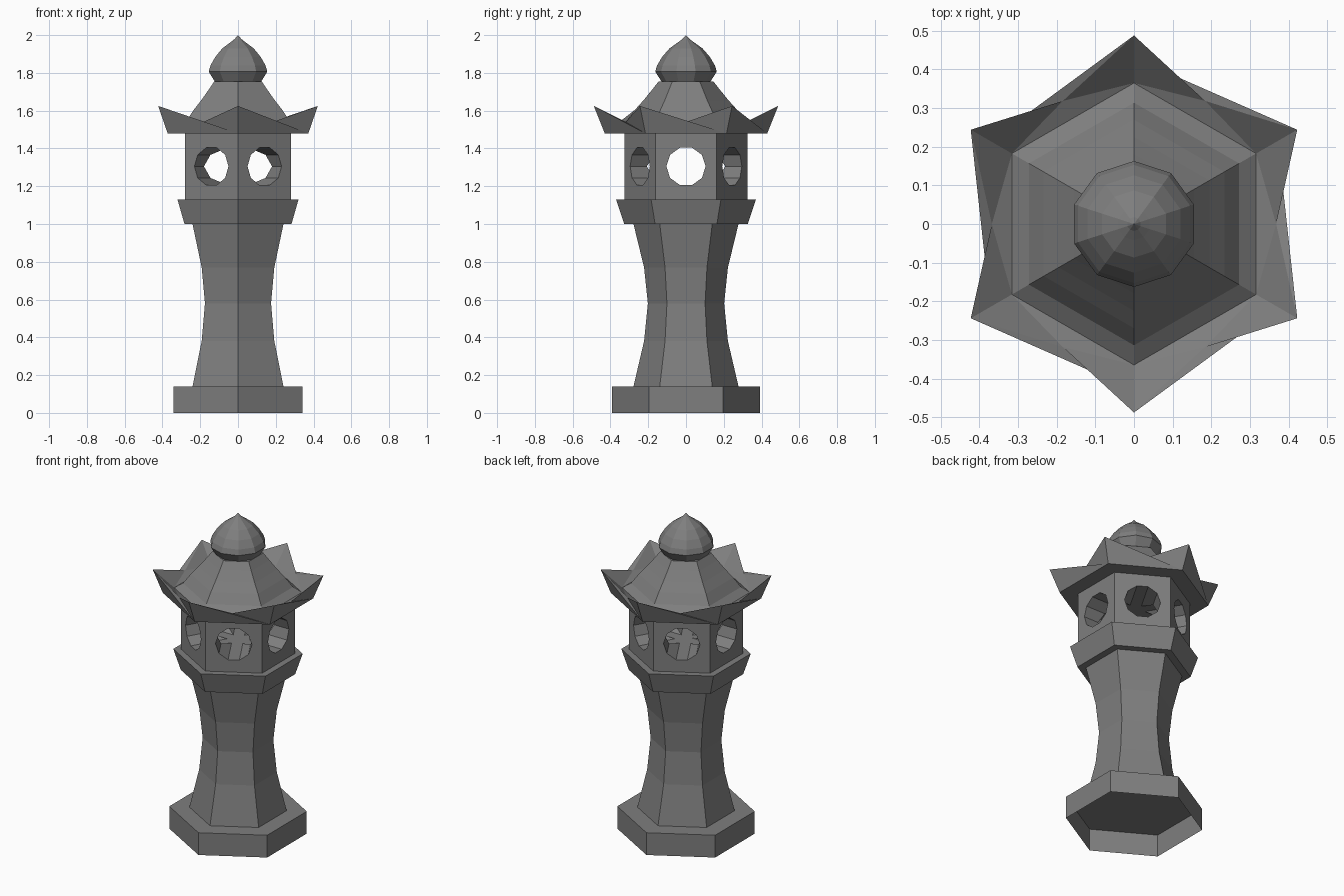
import bpy, bmesh
from math import cos, sin, pi
from mathutils import Matrix

if "Cube" in bpy.data.objects:
    bpy.data.objects.remove(bpy.data.objects["Cube"])

stone = bpy.data.materials.new("dark_stone")
stone.diffuse_color = (.21, .21, .21, 1)
stone.use_nodes = True
stone.node_tree.nodes["Principled BSDF"].inputs["Base Color"].default_value = stone.diffuse_color


def ring(bm, r, z, n=6, turn=pi / 6):
    return [bm.verts.new((r * cos(turn + 2 * pi * i / n), r * sin(turn + 2 * pi * i / n), z))
            for i in range(n)]


def bridge(bm, a, b):
    n = len(a)
    for i in range(n):
        j = (i + 1) % n
        bm.faces.new((a[i], a[j], b[j], b[i]))


def finish(bm, name):
    bmesh.ops.recalc_face_normals(bm, faces=bm.faces)
    me = bpy.data.meshes.new(name)
    bm.to_mesh(me)
    bm.free()
    me.materials.append(stone)
    ob = bpy.data.objects.new(name, me)
    bpy.context.collection.objects.link(ob)
    return ob


def turned(name, profile, n=6, turn=pi / 6, tip=None, bottom=True):
    """n-sided solid from (radius, z) pairs, optionally ending in a point."""
    bm = bmesh.new()
    rings = [ring(bm, r, z, n, turn) for r, z in profile]
    for a, b in zip(rings, rings[1:]):
        bridge(bm, a, b)
    if bottom:
        bm.faces.new(rings[0][::-1])
    if tip is None:
        bm.faces.new(rings[-1])
    else:
        top = bm.verts.new((0, 0, tip))
        for i in range(n):
            bm.faces.new((rings[-1][i], rings[-1][(i + 1) % n], top))
    return finish(bm, name)


# Base (open underneath), waisted column and flared platform
turned("base", [(.393, 0), (.393, .14)], bottom=False)
turned("column", [(.278, .14), (.222, .38), (.202, .58), (.222, .77), (.278, 1.0)])
turned("platform", [(.327, 1.0), (.37, 1.13)])

# Lantern chamber pierced by three crossing round tunnels
chamber = turned("lantern_chamber", [(.325, 1.13), (.325, 1.48)])
cutters = []
for k in range(3):
    cutter = turned(f"window_cutter_{k}", [(.104, -.5), (.104, .5)], n=10, turn=pi / 2)
    cutter.data.transform(Matrix.Translation((0, 0, 1.305))
                          @ Matrix.Rotation(k * pi / 3, 4, 'Z')
                          @ Matrix.Rotation(pi / 2, 4, 'Y'))
    cutter.hide_render = True
    cutters.append(cutter)
    mod = chamber.modifiers.new("window", 'BOOLEAN')
    mod.operation, mod.solver, mod.object = 'DIFFERENCE', 'EXACT', cutter
deps = bpy.context.evaluated_depsgraph_get()
cut_mesh = bpy.data.meshes.new_from_object(chamber.evaluated_get(deps))
chamber.modifiers.clear()
chamber.data = cut_mesh
for cutter in cutters:
    bpy.data.objects.remove(cutter)

# Roof: flat underside, upswept eave corners, concave hexagonal slopes
bm = bmesh.new()
low = ring(bm, .43, 1.48)
tips = ring(bm, .488, 1.625)
mids = ring(bm, .368, 1.54, turn=pi / 3)
inner = ring(bm, .365, 1.515)
bm.faces.new(low[::-1])
for i in range(6):
    j = (i + 1) % 6
    for f in ((low[i], low[j], tips[i]), (tips[i], low[j], mids[i]), (mids[i], low[j], tips[j]),
              (tips[i], mids[i], inner[i]), (mids[i], tips[j], inner[j]),
              (mids[i], inner[j], inner[i])):
        bm.faces.new(f)
for r, z in [(.314, 1.547), (.27, 1.605), (.225, 1.655), (.18, 1.71), (.145, 1.755)]:
    upper = ring(bm, r, z)
    bridge(bm, inner, upper)
    inner = upper
bm.faces.new(inner)
finish(bm, "roof")

# Onion-shaped finial
turned("finial", [(.13, 1.755), (.163, 1.807), (.153, 1.84), (.126, 1.885), (.087, 1.93),
                  (.042, 1.962), (.018, 1.98)], n=10, turn=pi / 2, tip=2.0)
